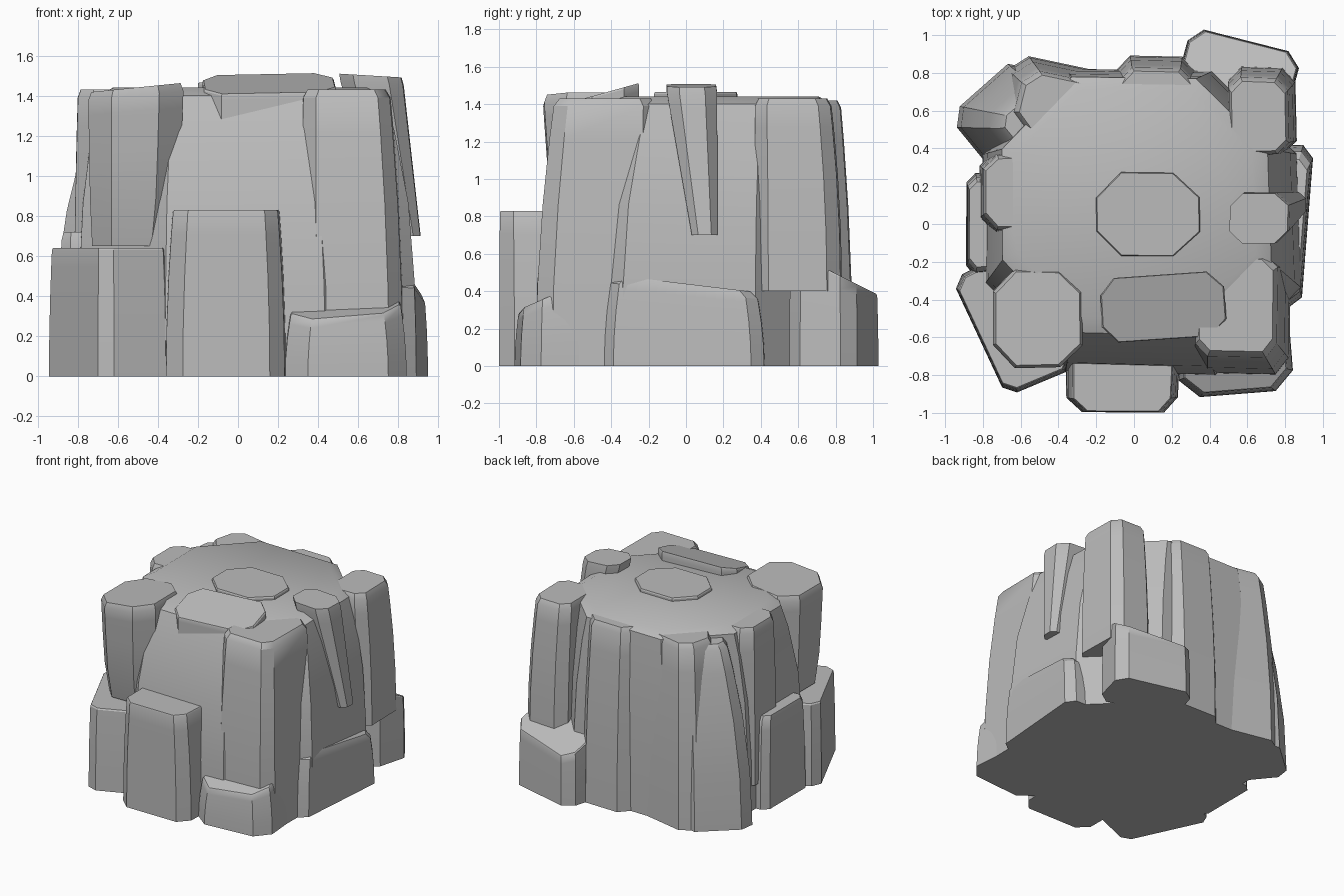
import bpy, bmesh, math, random
from mathutils import Vector, Matrix

cube = bpy.data.objects.get("Cube")
if cube:
    bpy.data.objects.remove(cube)

random.seed(4)
GREY = (0.5, 0.5, 0.5, 1)
stone = bpy.data.materials.new("grey_stone")
stone.use_nodes = True
stone.diffuse_color = GREY
stone.node_tree.nodes["Principled BSDF"].inputs["Base Color"].default_value = GREY


def outline(wide, deep, cut, turn):
    """Slightly uneven rectangle with cut corners, turned by some degrees."""
    corner = cut * min(wide, deep)
    a, b = wide / 2, deep / 2
    points = []
    for sx, sy in ((1, 1), (-1, 1), (-1, -1), (1, -1)):
        pair = [Vector((sx * a, sy * (b - corner))), Vector((sx * (a - corner), sy * b))]
        points += pair if sx == sy else pair[::-1]
    spin = Matrix.Rotation(math.radians(turn), 2)
    return [spin @ (p * random.uniform(.97, 1.02)) for p in points]


def rock(name, x, y, wide, deep, top, base=0, taper=.9, lean=(0, 0), turn=0,
         cut=.25, tilt=(0, 0), rim=.04, curve=2):
    """Column that tapers and leans toward a bevelled, sloping top."""
    points = outline(wide, deep, cut, turn)
    height = top - base
    levels = [(t, 1 + (taper - 1) * t ** curve) for t in (0, .3, .6, .85, 1 - rim / height)]
    levels.append((1, taper - 2 * rim))
    bm = bmesh.new()
    rings = []
    for t, scale in levels:
        shift = Vector((x, y)) + Vector(lean) * t ** curve
        ring = []
        for p in points:
            q = p * scale
            slope = q.dot(Vector(tilt)) * t
            ring.append(bm.verts.new((*(q + shift), base + height * t + slope)))
        rings.append(ring)
    for low, high in zip(rings, rings[1:]):
        for i in range(len(points)):
            bm.faces.new((low[i - 1], low[i], high[i], high[i - 1]))
    bm.faces.new(rings[0])
    bm.faces.new(rings[-1])
    bmesh.ops.recalc_face_normals(bm, faces=bm.faces)
    mesh = bpy.data.meshes.new(name)
    bm.to_mesh(mesh)
    bm.free()
    mesh.materials.append(stone)
    obj = bpy.data.objects.new(name, mesh)
    bpy.context.collection.objects.link(obj)
    bpy.ops.object.select_all(action="DESELECT")
    obj.select_set(True)
    bpy.context.view_layer.objects.active = obj
    bpy.ops.object.shade_smooth_by_angle(angle=math.radians(32))


# Main mass and the plates on its top
rock("core", x=.03, y=.02, wide=1.7, deep=1.62, top=1.44, taper=.83, lean=(-.03, .09),
     cut=.28, curve=3)
rock("top_plate", x=.07, y=.05, wide=.55, deep=.45, base=1.4, top=1.465, cut=.3, taper=1, rim=.01)
rock("front_top_plate", x=.15, y=-.44, wide=.66, deep=.34, base=1.2, top=1.46, turn=4,
     tilt=(0, .28), taper=1, rim=.01)

# Front columns and low blocks
rock("front_centre_block", x=-.06, y=-.8, wide=.6, deep=.4, top=.83, taper=.88,
     lean=(0, -.02), cut=.2, rim=.01)
rock("front_left_block", x=.53, y=-.7, wide=.6, deep=.4, top=.37, turn=5, tilt=(.05, .4), rim=.01)
rock("front_left_column", x=.57, y=-.48, wide=.52, deep=.64, top=1.43, taper=.84,
     lean=(-.03, .05), cut=.15)
rock("front_right_block", x=-.64, y=-.52, wide=.4, deep=.7, top=.64, turn=25, cut=.15,
     taper=.95, rim=.01)
rock("front_right_tower", x=-.53, y=-.45, wide=.4, deep=.44, base=.65, top=1.44, taper=1.2,
     lean=(.02, -.05), tilt=(.1, 0), curve=.5)

# Left side
rock("left_side_slab", x=.83, y=.1, wide=.16, deep=.14, base=.7, top=1.5, taper=2,
     lean=(-.17, -.07), tilt=(-.06, 0), curve=1)
rock("left_side_block", x=.77, y=0, wide=.3, deep=.86, top=.44, turn=-5, cut=.2, tilt=(0, -.12))
rock("left_back_column", x=.68, y=.6, wide=.36, deep=.46, base=.4, top=1.43, taper=.87,
     lean=(-.02, -.03), cut=.2)

# Back columns and low block
rock("back_left_block", x=.55, y=.79, wide=.62, deep=.38, top=.5, taper=.97, turn=-14,
     tilt=(0, -.5), cut=.2, rim=.01)
rock("back_centre_column", x=.12, y=.69, wide=.48, deep=.4, top=1.42, taper=.92, lean=(0, -.05))
rock("back_right_column", x=-.42, y=.67, wide=.56, deep=.38, top=1.42, taper=.85,
     lean=(.04, -.05), turn=-12)
rock("right_back_column", x=-.67, y=.58, wide=.5, deep=.4, top=1.38, taper=.65,
     lean=(.14, -.03), turn=40, cut=.2)

# Right side
rock("right_side_column", x=-.65, y=.17, wide=.34, deep=.45, base=.2, top=1.43, taper=.88)
rock("right_side_block", x=-.79, y=0, wide=.2, deep=.55, top=.72)
